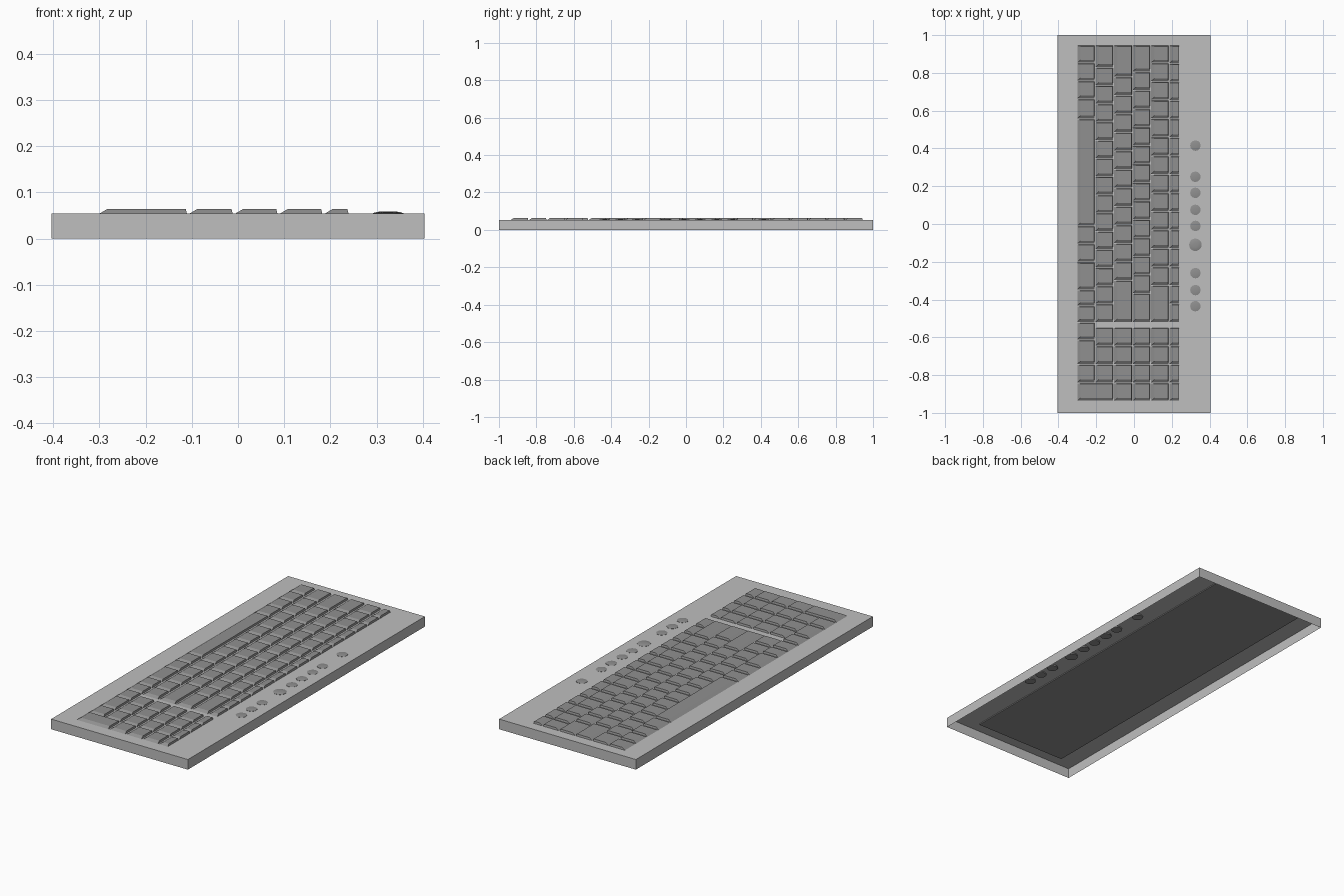
import bpy, bmesh

if "Cube" in bpy.data.objects:
    bpy.data.objects.remove(bpy.data.objects["Cube"], do_unlink=True)

TOP = 0.054      # upper surface of the case
KEY_TOP = 0.064  # flat tops of the keys


def material(name, v):
    m = bpy.data.materials.new(name)
    m.use_nodes = True
    m.diffuse_color = (v, v, v, 1)
    m.node_tree.nodes["Principled BSDF"].inputs["Base Color"].default_value = (v, v, v, 1)
    return m


case_grey = material("light grey", 0.52)
key_grey = material("dark grey", 0.28)


def finish(name, bm, mat, smooth=False):
    bmesh.ops.recalc_face_normals(bm, faces=bm.faces)
    me = bpy.data.meshes.new(name)
    bm.to_mesh(me)
    bm.free()
    me.materials.append(mat)
    ob = bpy.data.objects.new(name, me)
    bpy.context.collection.objects.link(ob)
    if smooth:
        bpy.ops.object.select_all(action="DESELECT")
        ob.select_set(True)
        bpy.context.view_layer.objects.active = ob
        bpy.ops.object.shade_smooth_by_angle()
    return ob


def add_box(bm, x0, x1, y0, y1, z0, z1, left=0, right=0, front=0, back=0):
    """Box whose upper face is pulled in by a separate amount on each side."""
    verts = bmesh.ops.create_cube(bm, size=1)["verts"]
    for v in verts:
        up = v.co.z > 0
        x = x1 - right * up if v.co.x > 0 else x0 + left * up
        y = y1 - back * up if v.co.y > 0 else y0 + front * up
        v.co = (x, y, z1 if up else z0)
    return verts


def add_key(bm, x0, x1, y0, y1):
    add_box(bm, x0, x1, y0, y1, TOP - 0.003, KEY_TOP,
            left=0.022, right=0.003, front=0.019, back=0.004)


def steps(start, end, count):
    return [start + (end - start) * i / count for i in range(count + 1)]


# Case: a thin shell, open underneath
bm = bmesh.new()
add_box(bm, -0.404, 0.404, -1, 1, 0, TOP)
bm.faces.ensure_lookup_table()
bmesh.ops.delete(bm, geom=[f for f in bm.faces if f.calc_center_median().z < 0.001],
                 context="FACES_ONLY")
finish("case", bm, case_grey)

# Plate under the keys
bm = bmesh.new()
add_box(bm, -0.305, 0.24, -0.94, 0.945, TOP - 0.006, TOP - 0.002)
finish("key_plate", bm, key_grey)

# Main key rows, each with its own key edges along the length
BACK, FRONT = 0.945, -0.522
rows = {
    "space_row": (-0.305, -0.208,
                  [BACK, 0.85, 0.755, 0.66, 0.555, -0.013, -0.108, -0.204,
                   -0.35, -0.435, FRONT, -0.615]),
    "shift_row": (-0.208, -0.11, [BACK] + steps(0.827, FRONT, 14)),
    "home_row": (-0.11, -0.011, [BACK] + steps(0.777, -0.3, 11) + [FRONT]),
    "upper_row": (-0.011, 0.086, [BACK] + steps(0.804, -0.37, 12) + [FRONT]),
    "number_row": (0.086, 0.183, [BACK] + steps(0.85, -0.327, 12) + [FRONT]),
    "function_row": (0.183, 0.24, steps(BACK, FRONT, 15)),
}
for name, (x0, x1, edges) in rows.items():
    bm = bmesh.new()
    for y1, y0 in zip(edges, edges[1:]):
        add_key(bm, x0, x1, y0, y1)
    finish(name, bm, key_grey)

# Number pad: four lines of keys, the lowest row has two wide keys and a tall corner key
pad = steps(-0.55, -0.94, 4)
bm = bmesh.new()
for line, (y1, y0) in enumerate(zip(pad, pad[1:])):
    for name, (x0, x1, _) in rows.items():
        if name == "space_row" or (name == "shift_row" and line == 3):
            continue
        add_key(bm, x0, x1, y0, y1)
add_key(bm, -0.305, -0.208, pad[2], -0.615)
add_key(bm, -0.305, -0.208, pad[3], pad[2])
add_key(bm, -0.305, -0.11, pad[4], pad[3])
finish("number_pad", bm, key_grey)


# Round media buttons along the side
def button(name, y, radius, height, sides):
    bm = bmesh.new()
    rings = ((1, -0.006), (1, 0.001), (0.75, height * 0.7), (0.4, height))
    loops = []
    for scale, z in rings:
        ring = bmesh.ops.create_circle(bm, segments=sides, radius=radius * scale)["verts"]
        for v in ring:
            v.co.x += 0.325
            v.co.y += y
            v.co.z = TOP + z
        loops.append(ring)
    for a, b in zip(loops, loops[1:]):
        for i in range(sides):
            j = (i + 1) % sides
            bm.faces.new((a[i], a[j], b[j], b[i]))
    bm.faces.new(loops[0])
    bm.faces.new(loops[-1])
    finish(name, bm, key_grey, smooth=True)


for i, y in enumerate((0.415, 0.25, 0.165, 0.075, -0.01, -0.26, -0.35, -0.435)):
    button(f"media_button_{i + 1}", y, 0.028, 0.003, 12)
button("main_button", -0.11, 0.033, 0.005, 20)
